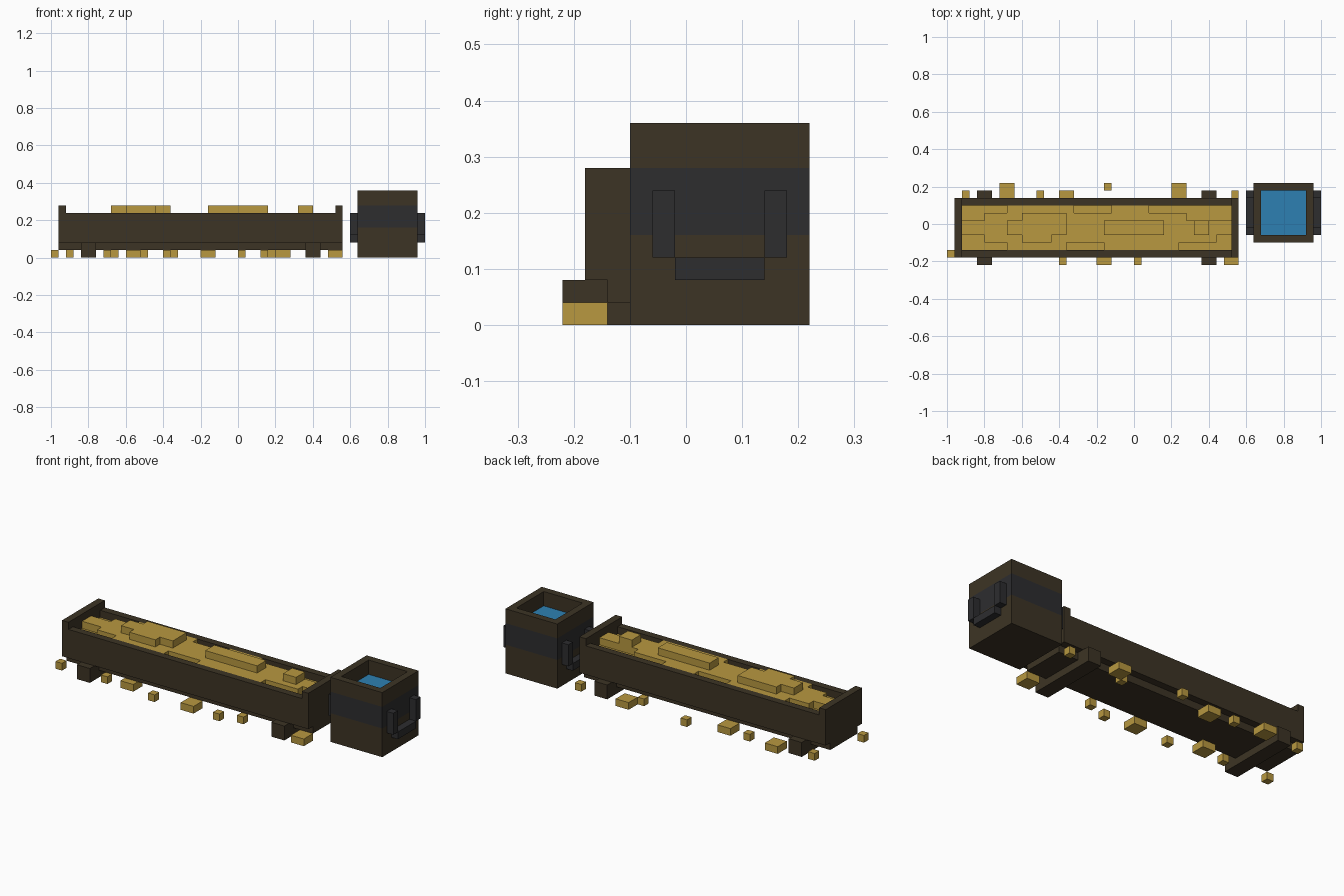
import bpy
import bmesh

cube = bpy.data.objects.get("Cube")
if cube:
    bpy.data.objects.remove(cube)

UNIT = 0.04  # edge length of one block


def material(name, color):
    mat = bpy.data.materials.new(name)
    mat.use_nodes = True
    mat.diffuse_color = (*color, 1)
    mat.node_tree.nodes["Principled BSDF"].inputs["Base Color"].default_value = (*color, 1)
    return mat


wood = material("dark_wood", (0.046, 0.034, 0.018))
straw = material("golden_straw", (0.479, 0.314, 0.051))
iron = material("dark_iron", (0.026, 0.026, 0.028))
water = material("blue_water", (0.027, 0.216, 0.445))


def place(x, y, z):
    """Block grid to world position."""
    return (x * UNIT - 1, y * UNIT - 0.22, z * UNIT)


def finish(name, bm, *mats):
    bmesh.ops.recalc_face_normals(bm, faces=bm.faces)
    mesh = bpy.data.meshes.new(name)
    bm.to_mesh(mesh)
    bm.free()
    for mat in mats:
        mesh.materials.append(mat)
    obj = bpy.data.objects.new(name, mesh)
    bpy.context.collection.objects.link(obj)
    return obj


def block(name, mat, xs, ys, zs):
    """Box spanning three grid ranges."""
    bm = bmesh.new()
    bmesh.ops.create_cube(bm, size=1)
    for v in bm.verts:
        v.co = place(*(r[0] if c < 0 else r[1] for c, r in zip(v.co, (xs, ys, zs))))
    return finish(name, bm, mat)


# Trough: floor, long sides, taller ends
block("trough_floor", wood, (1, 39), (2, 8), (1, 2))
for side, y in (("front", 1), ("back", 8)):
    block("trough_side_" + side, wood, (2, 38), (y, y + 1), (2, 6))
for side, x in (("right", 1), ("left", 38)):
    block("trough_end_" + side, wood, (x, x + 1), (1, 9), (2, 7))

# Feet: cross beams with raised tips
for side, x in (("right", 4), ("left", 34)):
    block("foot_beam_" + side, wood, (x, x + 2), (0, 10), (0, 1))
    for end, y in (("front", 0), ("back", 8)):
        block(f"foot_tip_{side}_{end}", wood, (x, x + 2), (y, y + 2), (1, 2))

# Straw filling: a flat bed and a stepped layer made of rows
block("straw_bed", straw, (2, 38), (2, 8), (2, 5))
rows = [
    (8, 16, 2, 3), (21, 31, 2, 3),
    (5, 36, 3, 4),
    (2, 38, 4, 6),
    (5, 32, 6, 7),
    (8, 17, 7, 8), (22, 27, 7, 8),
]
for a, b, c, d in rows:
    block("straw_layer", straw, (a, b), (c, d), (5, 6))

# Straw heaps on top
heaps = [(10, 14, 3, 4), (8, 16, 4, 6), (10, 16, 6, 7), (21, 29, 4, 6), (33, 35, 4, 6)]
for a, b, c, d in heaps:
    block("straw_heap", straw, (a, b), (c, d), (6, 7))

# Loose straw on the ground: corner and size
loose = [
    (0, 1, 1), (7, 1, 1), (10, 1, 2), (15, 0, 1), (20, 0, 2), (25, 0, 1), (28, 1, 1), (37, 0, 2),
    (2, 9, 1), (7, 9, 2), (12, 9, 1), (15, 8, 2), (21, 10, 1), (29, 8, 1), (30, 9, 2), (38, 9, 1),
]
for x, y, s in loose:
    block("loose_straw", straw, (x, x + s), (y, y + s), (0, 1))

# Bucket: square loops up the outside and down the inside, with a flush band
bm = bmesh.new()
loops = []
for half, z in ((4, 0), (4, 4), (4, 7), (4, 9), (3, 9), (3, 1)):
    corners = ((-half, -half), (half, -half), (half, half), (-half, half))
    loops.append([bm.verts.new(place(45 + x, 7 + y, z)) for x, y in corners])
for level, (low, high) in enumerate(zip(loops, loops[1:])):
    for i in range(4):
        j = (i + 1) % 4
        face = bm.faces.new((low[i], low[j], high[j], high[i]))
        face.material_index = 1 if level == 1 else 0
bm.faces.new(loops[0])
bm.faces.new(loops[-1])
finish("bucket", bm, wood, iron)
block("bucket_water", water, (42, 48), (4, 10), (6, 7))

# Bucket handles on both sides
for side, x in (("right", 40), ("left", 49)):
    for end, y in (("front", 4), ("back", 9)):
        block(f"handle_post_{side}_{end}", iron, (x, x + 1), (y, y + 1), (3, 6))
    block("handle_grip_" + side, iron, (x, x + 1), (5, 9), (2, 3))
